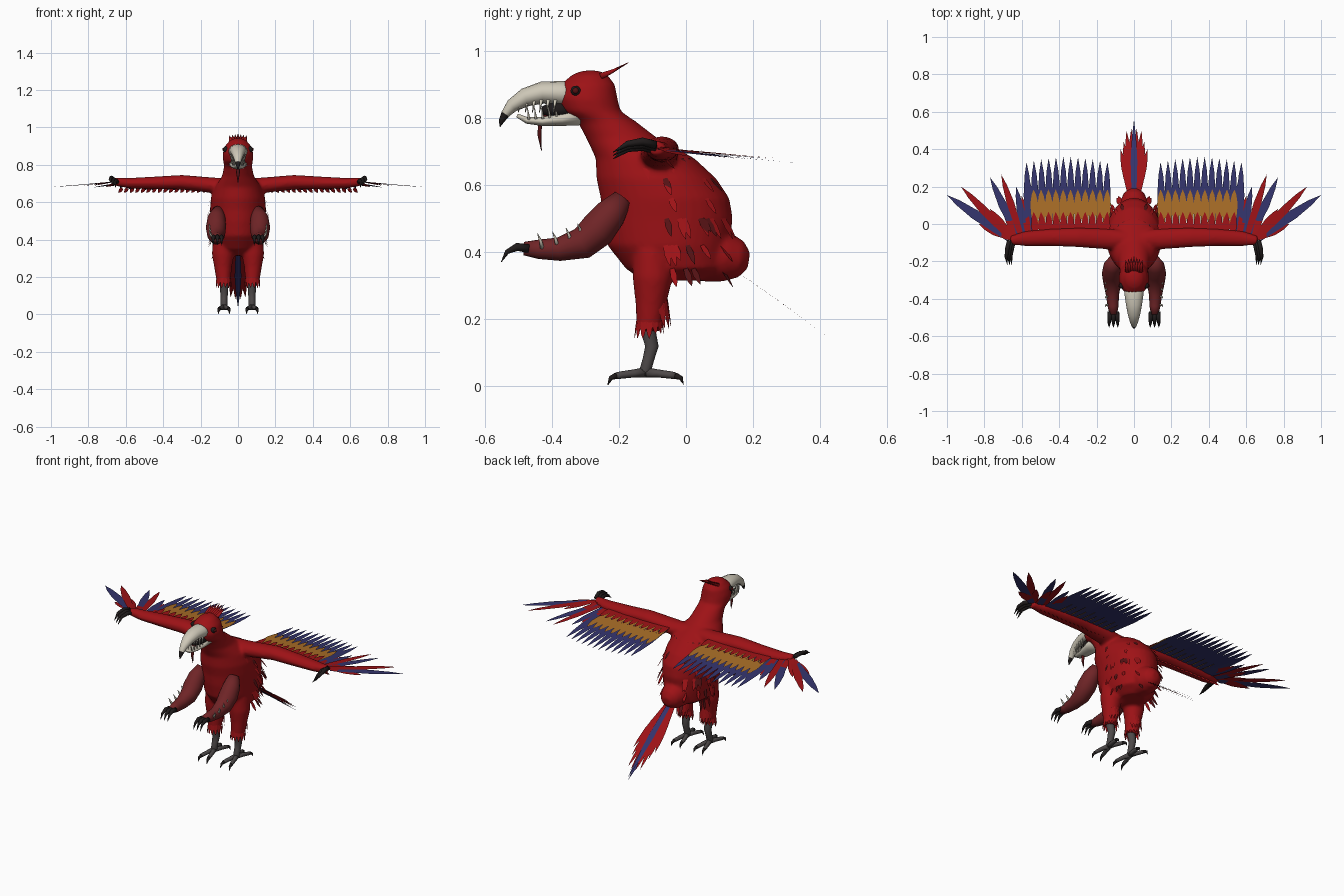
import bpy, bmesh, math, random
from mathutils import Vector as V

random.seed(4)
cube = bpy.data.objects.get("Cube")
if cube:
    bpy.data.objects.remove(cube)


def material(name, *rgb):
    m = bpy.data.materials.new(name)
    m.use_nodes = True
    m.diffuse_color = (*rgb, 1)
    node = next(n for n in m.node_tree.nodes if n.type == 'BSDF_PRINCIPLED')
    node.inputs["Base Color"].default_value = (*rgb, 1)
    return m


RED = material("scarlet", .34, .006, .008)
DUSKY = material("dusky_red", .16, .018, .02)
DARK = material("dark_red", .09, .006, .007)
BLUE = material("deep_blue", .034, .034, .15)
GOLD = material("ochre", .4, .155, .02)
IVORY = material("ivory", .62, .58, .48)
GREY = material("leg_grey", .075, .066, .066)
BLACK = material("claw_black", .014, .011, .011)


def loft(bm, rings, sides=16):
    """Skin a closed shape over rings given as (centre, axis, axis)."""
    loops = []
    for c, u, v in rings:
        angles = [math.tau * i / sides for i in range(sides)]
        loops.append([bm.verts.new(c + u * math.cos(a) + v * math.sin(a)) for a in angles])
    for a, b in zip(loops, loops[1:]):
        for i in range(sides):
            j = (i + 1) % sides
            bm.faces.new((a[i], a[j], b[j], b[i]))
    bm.faces.new(loops[0][::-1])
    bm.faces.new(loops[-1])


def tube(bm, points, sides=10):
    """Points are x, y, z, radius, and optionally a second, upright radius."""
    pos = [V(p[:3]) for p in points]
    rings = []
    for i, p in enumerate(points):
        d = (pos[min(i + 1, len(pos) - 1)] - pos[max(i - 1, 0)]).normalized()
        side = d.cross(V((0, 0, 1)) if abs(d.z) < .9 else V((0, -1, 0))).normalized()
        rings.append((pos[i], side * p[3], side.cross(d) * p[-1]))
    loft(bm, rings, sides)


def blade(bm, base, tip, width, normal=(0, 0, 1), shoulder=.6):
    """Flat pointed feather."""
    base, tip = V(base), V(tip)
    d = tip - base
    w = d.cross(V(normal)).normalized() * width / 2
    mid = base + d * shoulder
    late = base + d * (shoulder + .6 * (1 - shoulder))
    pts = [base - w * .7, mid - w, late - w * .6, tip, late + w * .6, mid + w, base + w * .7]
    bm.faces.new([bm.verts.new(p) for p in pts])


def finish(name, bm, mat, mirror=False, smooth=True):
    bmesh.ops.recalc_face_normals(bm, faces=bm.faces)
    me = bpy.data.meshes.new(name)
    bm.to_mesh(me)
    bm.free()
    me.materials.append(mat)
    ob = bpy.data.objects.new(name, me)
    bpy.context.collection.objects.link(ob)
    if mirror:
        ob.modifiers.new("mirror", 'MIRROR').use_mirror_merge = False
    if smooth:
        for p in me.polygons:
            p.use_smooth = True
    return ob


# Body, neck and head: height, front, back, half width
SLICES = [(.315, -.13, .06, .07), (.35, -.18, .12, .12), (.42, -.235, .13, .14),
          (.5, -.25, .14, .145), (.56, -.255, .13, .15), (.62, -.268, .09, .145),
          (.68, -.27, .025, .125), (.74, -.298, -.085, .085), (.79, -.325, -.15, .075),
          (.82, -.37, -.195, .08), (.86, -.385, -.205, .082), (.9, -.375, -.212, .07),
          (.93, -.34, -.235, .045), (.942, -.31, -.26, .02)]
body = bmesh.new()
loft(body, [(V((0, (f + b) / 2, z)), V((w, 0, 0)), V((0, (b - f) / 2, 0)))
            for z, f, b, w in SLICES], 32)
# Rump
tube(body, [(0, 0, .4, .06), (0, .06, .395, .085), (0, .12, .385, .075),
            (0, .165, .378, .055), (0, .188, .375, .025)], 20)
# Wing limb
tube(body, [(.03, -.085, .68, .05), (.13, -.08, .69, .057, .042), (.3, -.072, .707, .052, .039),
            (.45, -.072, .703, .046, .034), (.58, -.078, .702, .04, .028),
            (.66, -.088, .71, .025, .022)], 16)
# Thigh
tube(body, [(.075, -.1, .4, .06), (.08, -.1, .32, .06), (.08, -.105, .25, .047),
            (.077, -.112, .165, .036)], 16)
ob = finish("body", body, RED, mirror=True)
remesh = ob.modifiers.new("blend", 'REMESH')
remesh.mode, remesh.voxel_size, remesh.use_smooth_shade = 'VOXEL', .009, True
relax = ob.modifiers.new("relax", 'SMOOTH')
relax.factor, relax.iterations = .5, 5

# Ragged plumage on the back, thighs and wing limb
tufts, shade = bmesh.new(), bmesh.new()
for i in range(34):
    z, f, b, w = SLICES[random.choice((1, 2, 3, 4, 5, 6))]
    a = random.uniform(-.15, 1.4)
    out = V((math.cos(a), math.sin(a), 0))
    p = V((w * out.x, (f + b) / 2 + (b - f) / 2 * out.y, z))
    tip = p + out * .022 + V((0, .015, -random.uniform(.04, .065)))
    blade(shade if i % 3 == 0 else tufts, p, tip, .02, out, .4)
for i in range(14):
    a = math.tau * i / 14
    out = V((math.cos(a), math.sin(a), 0))
    p = V((.077, -.11, .2)) + out * .037
    drop = .06 if out.y < .3 else .045
    blade(tufts, p, p + out * .008 - V((0, 0, drop)), .02, out, .4)
    if out.y > .3:
        q = p + V((0, .012, .09))
        blade(tufts, q, q + V((0, .018, -.12)), .024, out, .4)
for i in range(16):
    x = .17 + i * .03
    blade(tufts, (x, -.06, .675), (x + .018, -.035, .65), .02, (0, 1, 0), .4)
finish("plumage_tufts", tufts, RED, True, False)
finish("shaded_tufts", shade, DARK, True, False)

# Wing feathers: three overlapping rows, blue lowest and longest
rows = [("blue_wing_feathers", BLUE, 12, .35, .042, 0, .55),
        ("ochre_wing_feathers", GOLD, 11, .185, .042, .004, .68),
        ("red_wing_coverts", RED, 11, .065, .042, .008, .4)]
for name, mat, count, reach, width, lift, shoulder in rows:
    bm = bmesh.new()
    for i in range(count):
        t = i / (count - 1)
        x = .15 + i * .0375
        y = reach + (.03 * math.sin(math.pi * t) - .02 if mat is BLUE else 0)
        z = .7 + lift
        blade(bm, (x, -.06, z), (x + .02 * (t - .4), y, z - .1 * y), width, shoulder=shoulder)
    finish(name, bm, mat, True, False)

# Splayed outer flight feathers: root x, tip x, tip y, width
fans = [("blue_flight_feathers", BLUE, [(.55, .565, .26, .045), (.58, .63, .2, .04),
                                        (.62, .77, .25, .045), (.67, 1, .155, .052)]),
        ("red_flight_feathers", RED, [(.56, .6, .15, .04), (.6, .71, .265, .04),
                                      (.64, .7, .13, .04), (.66, .925, .2, .045),
                                      (.64, .83, 0, .055), (.65, .77, .08, .04)])]
for k, (name, mat, feathers) in enumerate(fans):
    bm = bmesh.new()
    for i, (x, tx, ty, w) in enumerate(feathers):
        z = .7 + .004 * k + .002 * i
        blade(bm, (x, -.075, z), (tx, ty, z - .025), w, shoulder=.55)
    finish(name, bm, mat, True, False)

# Tail fan
bm = bmesh.new()
for i, (x, y) in enumerate([(.015, .51), (.04, .5), (.055, .44), (.072, .4), (.06, .33)]):
    blade(bm, (x * .3, .15, .35 - .002 * i), (x, y, .345 - .75 * (y - .16)), .032, (0, .6, .8))
finish("red_tail_feathers", bm, RED, True, False)
bm = bmesh.new()
for lift in (.006, -.012):
    blade(bm, (0, .15, .35 + lift), (0, .558, .05 + lift), .036, (0, .6, .8), .45)
finish("blue_tail_feather", bm, BLUE, smooth=False)

# Crest
bm = bmesh.new()
for i in range(-3, 4):
    x = i * .012
    tube(bm, [(x, -.255, .925, .011), (x * 1.1, -.22, .94, .009, .006),
              (x * 1.25, -.172 - abs(x) * .6, .966 - abs(x) * .3, .001)], 6)
finish("crest", bm, RED)

# Beak, with a dark hooked tip
bm = bmesh.new()
tube(bm, [(0, -.32, .865, .052, .045), (0, -.38, .875, .05, .036), (0, -.43, .876, .043, .033),
          (0, -.48, .862, .034, .028), (0, -.52, .837, .023, .02), (0, -.54, .812, .015, .013),
          (0, -.552, .79, .008), (0, -.556, .774, .001)], 16)
beak = finish("upper_beak", bm, IVORY)
beak.data.materials.append(BLACK)
for p in beak.data.polygons:
    p.material_index = int(p.center.z < .812 and p.center.y < -.53)
bm = bmesh.new()
tube(bm, [(0, -.31, .808, .05, .03), (0, -.37, .797, .043, .021), (0, -.43, .79, .033, .014),
          (0, -.475, .793, .022, .01), (0, -.505, .808, .006)], 14)
finish("lower_beak", bm, IVORY)
bm = bmesh.new()
tube(bm, [(0, -.35, .825, .04, .03), (0, -.4, .825, .034, .025), (0, -.43, .822, .02, .012)], 12)
finish("mouth", bm, BLACK)
bm = bmesh.new()
tube(bm, [(0, -.38, .81, .016, .008), (0, -.42, .806, .014, .007), (0, -.436, .785, .012, .006),
          (0, -.438, .75, .009, .006), (0, -.432, .703, .001)], 8)
finish("tongue", bm, DARK)

# Teeth along both jaws
bm = bmesh.new()
for i in range(6):
    y = -.39 - i * .021
    x = .037 - i * .004
    tube(bm, [(x, y, .855, .006), (x * .95, y - .006, .817, .001)], 6)
    if i < 5:
        tube(bm, [(x * .85, y + .005, .795, .005), (x * .85, y, .832, .001)], 6)
finish("teeth", bm, IVORY, True)

# Eyes
for name, mat, r, x in (("eye_rims", BLACK, .015, .073), ("eyes", DARK, .009, .079)):
    bm = bmesh.new()
    loft(bm, [(V((x + d, -.33, .882)), V((0, r * k, 0)), V((0, 0, r * k)))
              for d, k in ((-.02, 1), (0, 1), (.004, .6))], 14)
    finish(name, bm, mat, True)

# Clawed forearms with pale spines
bm = bmesh.new()
tube(bm, [(.105, -.19, .56, .03), (.115, -.225, .515, .048), (.118, -.265, .465, .054),
          (.117, -.31, .426, .048), (.115, -.38, .408, .035), (.112, -.44, .408, .029),
          (.11, -.485, .41, .02)], 16)
finish("forearms", bm, DUSKY, True)
bm = bmesh.new()
for y, z in ((-.345, .437), (-.385, .425), (-.43, .42), (-.31, .45)):
    tube(bm, [(.135, y, z - .01, .008), (.15, y - .004, z + .012, .005),
              (.155, y - .014, z + .035, .001)], 6)
finish("forearm_spines", bm, IVORY, True)

# Claws of the forearms, wing tips and feet
claws, toes = bmesh.new(), bmesh.new()
for s in (-1, 0, 1):
    x = .11 + s * .018
    tube(claws, [(x, -.47, .41, .013), (x + s * .003, -.505, .415, .012),
                 (x + s * .005, -.535, .4, .007), (x + s * .005, -.552, .37, .001)], 8)
    x = .655 + s * .012
    tube(claws, [(x, -.09, .712 + s * .008, .012), (x + .01, -.13, .722 + s * .008, .012),
                 (x + .016, -.175, .715 + s * .008, .009), (x + .01, -.218, .688 + s * .01, .001)], 8)
for sx in (-1, 1):
    for sy in (-1, 1):
        path = [(.075 + sx * a, -.12 + sy * b, z, r) for a, b, z, r in
                ((0, 0, .04, .016), (.012, .035, .037, .012), (.022, .075, .032, .011),
                 (.025, .088, .03, .01), (.028, .105, .023, .007), (.03, .114, .002, .001))]
        tube(toes, path[:4], 8)
        tube(claws, path[3:], 8)
finish("claws", claws, BLACK, True)
finish("toes", toes, GREY, True)

# Shanks
bm = bmesh.new()
tube(bm, [(.077, -.118, .2, .024), (.075, -.112, .16, .023), (.074, -.102, .118, .021),
          (.075, -.112, .08, .018), (.075, -.122, .045, .018), (.075, -.122, .03, .014)], 10)
finish("shanks", bm, GREY, True)
